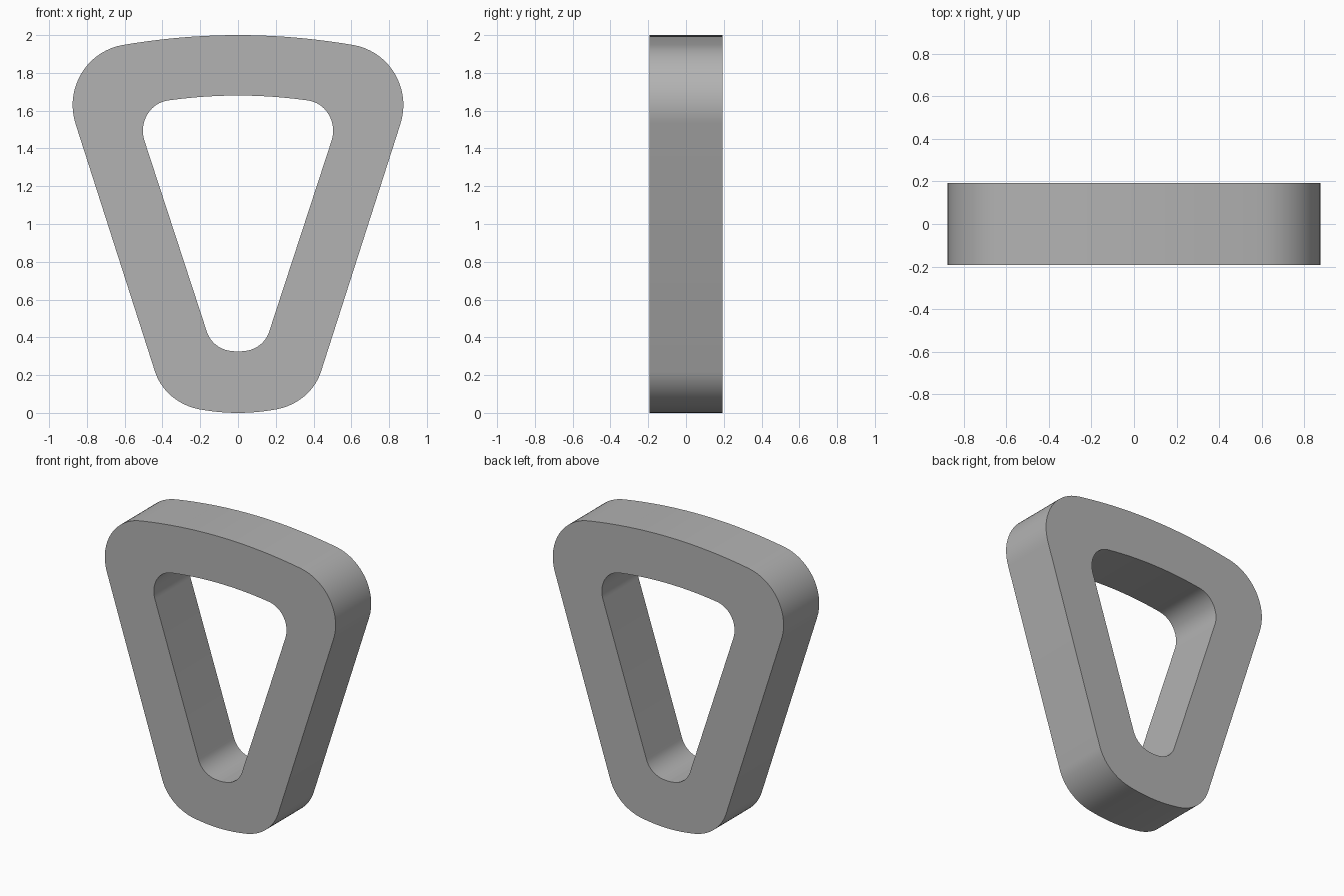
import bpy, bmesh
from math import radians, sin, cos, tan
from mathutils import Vector
from mathutils.geometry import interpolate_bezier

cube = bpy.data.objects.get("Cube")
if cube:
    bpy.data.objects.remove(cube, do_unlink=True)

HALF_DEPTH = 0.193

# Right half of each outline, top to bottom: (x, z, heading in degrees)
OUTER = [(0, 2, 0), (0.608, 1.948, -9.6), (0.86, 1.53, -107.8),
         (0.44, 0.22, -107.8), (0.2, 0.018, -170), (0, 0, -180)]
INNER = [(0, 1.68, 0), (0.37, 1.654, -8), (0.495, 1.44, -107.8),
         (0.165, 0.43, -107.8), (0.03, 0.327, -176), (0, 0.325, -180)]
STEPS = [10, 18, 1, 14, 6]


def arc(a, b, steps):
    """Points along a tangent arc from a up to, but not including, b."""
    p, q = Vector((a[0], 0, a[1])), Vector((b[0], 0, b[1]))
    h1, h2 = radians(a[2]), radians(b[2])
    turn = abs(h2 - h1)
    reach = (q - p).length / 3
    if turn > 0.01:
        reach = (q - p).length / (2 * sin(turn / 2)) * 4 / 3 * tan(turn / 4)
    d1, d2 = (Vector((cos(h), 0, sin(h))) * reach for h in (h1, h2))
    return interpolate_bezier(p, p + d1, q - d2, q, steps + 1)[:-1]


def outline(keys):
    half = [p for a, b, n in zip(keys, keys[1:], STEPS) for p in arc(a, b, n)]
    half.append(Vector((0, 0, keys[-1][1])))
    return half + [Vector((-p.x, 0, p.z)) for p in half[-2:0:-1]]


# Four matching loops: outer front, outer back, inner back, inner front
bm = bmesh.new()
loops = []
for keys, y in ((OUTER, -HALF_DEPTH), (OUTER, HALF_DEPTH),
                (INNER, HALF_DEPTH), (INNER, -HALF_DEPTH)):
    loops.append([bm.verts.new((p.x, y, p.z)) for p in outline(keys)])

# Bridge the loops into a closed ring: rim, back, hole wall, front
for k in range(4):
    a, b = loops[k], loops[(k + 1) % 4]
    for i in range(len(a)):
        j = (i + 1) % len(a)
        bm.faces.new((a[i], a[j], b[j], b[i]))
bmesh.ops.recalc_face_normals(bm, faces=bm.faces)

mesh = bpy.data.meshes.new("rounded_triangle_ring")
bm.to_mesh(mesh)
bm.free()
ring = bpy.data.objects.new("rounded_triangle_ring", mesh)
bpy.context.collection.objects.link(ring)

# Plain grey finish
grey = bpy.data.materials.new("plain_grey")
grey.use_nodes = True
colour = (0.45, 0.45, 0.45, 1)
grey.diffuse_color = colour
grey.node_tree.nodes["Principled BSDF"].inputs["Base Color"].default_value = colour
mesh.materials.append(grey)

# Smooth curved walls, sharp front and back edges
bpy.ops.object.select_all(action='DESELECT')
ring.select_set(True)
bpy.context.view_layer.objects.active = ring
bpy.ops.object.shade_smooth_by_angle(angle=radians(30))
